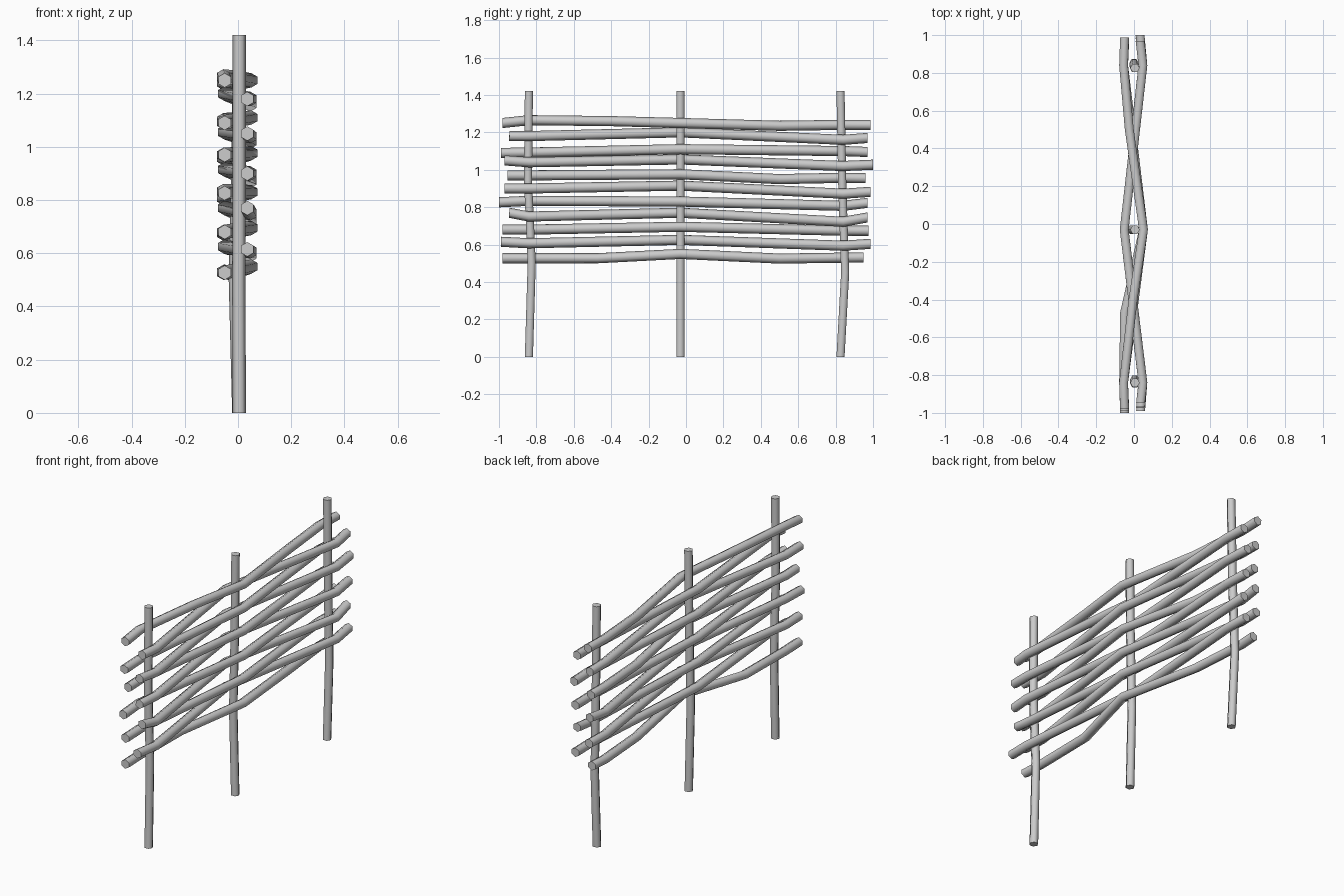
import bpy, bmesh
from math import cos, sin, pi
from mathutils import Vector

if "Cube" in bpy.data.objects:
    bpy.data.objects.remove(bpy.data.objects["Cube"])

SIDES = 6


def stick(name, path, radius, up):
    """Six-sided capped stick swept along a path, smooth sides and flat ends."""
    pts = [Vector(p) for p in path]
    bm = bmesh.new()
    axis = (pts[-1] - pts[0]).normalized()
    a = Vector(up)
    b = axis.cross(a).normalized()
    rings = []
    for i, p in enumerate(pts):
        # end rings stay square to the main axis so the cuts are flat
        t = axis
        if 0 < i < len(pts) - 1:
            t = ((pts[i + 1] - p).normalized() + (p - pts[i - 1]).normalized()).normalized()
        u = (a - t * a.dot(t)).normalized()
        v = t.cross(u)
        rings.append([bm.verts.new(p + radius * (u * cos(2 * pi * k / SIDES) + v * sin(2 * pi * k / SIDES)))
                      for k in range(SIDES)])
    for r, s in zip(rings, rings[1:]):
        for k in range(SIDES):
            n = (k + 1) % SIDES
            bm.faces.new((r[k], r[n], s[n], s[k])).smooth = True
    caps = [bm.faces.new(rings[0][::-1]), bm.faces.new(rings[-1])]
    for c in caps:
        for e in c.edges:
            e.smooth = False
    bmesh.ops.recalc_face_normals(bm, faces=bm.faces)
    me = bpy.data.meshes.new(name)
    bm.to_mesh(me)
    bm.free()
    ob = bpy.data.objects.new(name, me)
    bpy.context.collection.objects.link(ob)
    return ob


# Upright posts, slightly crooked
H = 1.42
posts = [
    [(.005, -.84, 0), (.003, -.825, .5), (.005, -.845, .95), (.005, -.84, H)],
    [(.003, -.03, 0), (-.01, -.03, .5), (.0, -.03, .95), (.005, -.03, H)],
    [(.003, .826, 0), (.0, .851, .45), (.003, .836, .9), (.005, .826, H)],
]
for i, p in enumerate(posts):
    stick(f"post_{i + 1}", p, .025, (1, 0, 0))

# Woven rods, top to bottom: start y, end y, then z at start, near post, middle, far post, end
rods = [
    (-.98, .987, 1.25, 1.265, 1.25, 1.24, 1.24),
    (-.945, .97, 1.18, 1.18, 1.20, 1.16, 1.17),
    (-.99, .97, 1.09, 1.092, 1.11, 1.10, 1.095),
    (-.97, 1.0, 1.05, 1.04, 1.055, 1.02, 1.027),
    (-.955, .96, .97, .97, .976, .957, .955),
    (-.97, .987, .90, .90, .915, .872, .882),
    (-1.0, .97, .826, .834, .83, .807, .823),
    (-.945, .97, .77, .75, .77, .722, .745),
    (-.98, .975, .68, .68, .695, .674, .674),
    (-.99, .987, .615, .607, .625, .594, .604),
    (-.98, .95, .527, .527, .55, .53, .532),
]
# Extra bends on a few rods: index -> (y, x, z)
bends = {0: [(-.4, -.005, 1.26), (.5, -.025, 1.235)],
         4: [(.5, -.025, .95)],
         10: [(-.47, -.05, .527), (.5, -.025, .525)]}

for i, (y0, y1, *z) in enumerate(rods):
    if i % 2 == 0:
        xs = (-.05, -.055, .05, -.055, -.05)
    else:
        xs = (.035, .047, -.052, .047, .032)
    path = list(zip(xs, (y0, -.84, -.03, .84, y1), z))
    path += [(x, y, zz) for y, x, zz in bends.get(i, [])]
    path.sort(key=lambda p: p[1])
    stick(f"woven_rod_{i + 1}", path, .027, (0, 0, 1))
